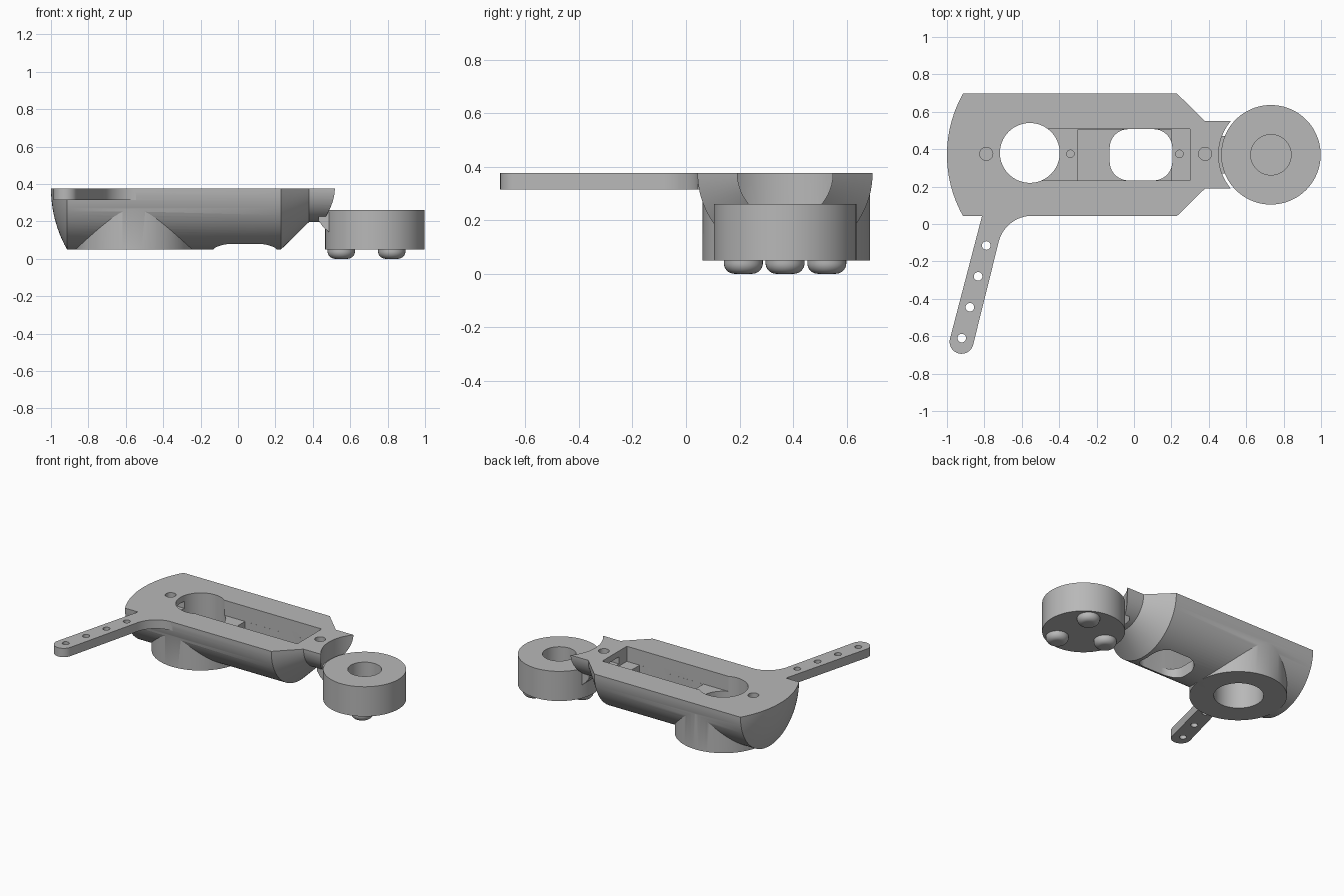
import bpy, bmesh
from math import sin, cos, pi, radians
from mathutils import Vector

if "Cube" in bpy.data.objects:
    bpy.data.objects.remove(bpy.data.objects["Cube"])

CY, TOP, BASE, R = 0.37, 0.377, 0.05, 0.327   # centre line, deck, underside, hull radius
WX, WR = 0.732, 0.266                         # puck centre and radius

grey = bpy.data.materials.new("matte_grey")
grey.use_nodes = True
grey.diffuse_color = (0.48, 0.48, 0.48, 1)
grey.node_tree.nodes["Principled BSDF"].inputs["Base Color"].default_value = grey.diffuse_color


def finish(name, bm):
    bmesh.ops.recalc_face_normals(bm, faces=bm.faces)
    mesh = bpy.data.meshes.new(name)
    bm.to_mesh(mesh)
    bm.free()
    mesh.materials.append(grey)
    obj = bpy.data.objects.new(name, mesh)
    bpy.context.collection.objects.link(obj)
    return obj


def prism(name, outline, z0, z1):
    bm = bmesh.new()
    face = bm.faces.new([bm.verts.new((x, y, z0)) for x, y in outline])
    new = bmesh.ops.extrude_face_region(bm, geom=[face])["geom"]
    bmesh.ops.translate(bm, vec=(0, 0, z1 - z0),
                        verts=[v for v in new if isinstance(v, bmesh.types.BMVert)])
    return finish(name, bm)


def arc(cx, cy, r, a0, a1, n=12):
    return [(cx + r * cos(radians(a0 + (a1 - a0) * i / n)),
             cy + r * sin(radians(a0 + (a1 - a0) * i / n))) for i in range(n + 1)]


def disc(name, x, y, r, z0, z1, n=64):
    return prism(name, arc(x, y, r, 0, 360, n)[:-1], z0, z1)


def box(name, x0, x1, half, z0, z1):
    return prism(name, [(x0, CY - half), (x1, CY - half), (x1, CY + half), (x0, CY + half)], z0, z1)


def combine(target, op, parts):
    for part in parts:
        part.hide_render = True
        mod = target.modifiers.new(op, "BOOLEAN")
        mod.operation, mod.solver, mod.object = op, "EXACT", part
        bpy.context.view_layer.update()
        graph = bpy.context.evaluated_depsgraph_get()
        mesh = bpy.data.meshes.new_from_object(target.evaluated_get(graph))
        target.modifiers.clear()
        target.data = mesh
        bpy.data.objects.remove(part)


def smooth(obj):
    bpy.ops.object.select_all(action="DESELECT")
    obj.select_set(True)
    bpy.context.view_layer.objects.active = obj
    bpy.ops.object.shade_smooth_by_angle(angle=radians(25))


def half_hull(name, profile, steps=48):
    # half turn of an (x, radius) profile around the long axis, closed by a flat deck
    bm = bmesh.new()
    tip, end = profile[0][0], profile[-1][0]
    verts = [bm.verts.new((tip, CY, TOP))]
    verts += [bm.verts.new((x, CY + r, TOP)) for x, r in profile[1:]]
    verts.append(bm.verts.new((end, CY, TOP)))
    edges = [bm.edges.new(pair) for pair in zip(verts, verts[1:])]
    bmesh.ops.spin(bm, geom=verts + edges, cent=(0, CY, TOP), axis=(1, 0, 0),
                   angle=-pi, steps=steps)
    bmesh.ops.remove_doubles(bm, verts=bm.verts, dist=1e-5)
    bmesh.ops.holes_fill(bm, edges=[e for e in bm.edges if e.is_boundary], sides=0)
    return finish(name, bm)


# Hull: domed end, straight barrel, cone and neck
dome_r = 0.667
profile = [(-1 + dome_r - (dome_r ** 2 - (R * i / 12) ** 2) ** 0.5, R * i / 12) for i in range(13)]
profile += [(0.23, R), (0.38, 0.18), (0.6, 0.18)]
body = half_hull("body", profile)
combine(body, "DIFFERENCE", [disc("neck_scoop", WX, CY, 0.28, 0, 0.6, 96)])

# Round boss under the hull and slanted side arm with a fillet at its root
arm_tip = Vector((-0.922, -0.63))
arm = [(-0.79, 0.12), (-0.812, 0.045)]
arm += arc(*arm_tip, 0.064, 166, 346, 16)
arm += arc(-0.545, -0.14, 0.184, 166, 90, 12)
arm += [(-0.545, 0.12)]
combine(body, "UNION", [
    disc("boss", -0.557, CY + 0.005, 0.313, BASE, 0.3, 96),
    prism("arm", arm, 0.315, TOP)])

# Stepped tray, shaft hole, rounded floor opening, channels and screw holes
hw = 0.137
slot = []
for cx, cy, a in ((0.105, CY + 0.037, 0), (-0.03, CY + 0.037, 90),
                  (-0.03, CY - 0.037, 180), (0.105, CY - 0.037, 270)):
    slot += arc(cx, cy, 0.1, a, a + 90, 10)
cuts = [
    disc("shaft_hole", -0.557, CY + 0.01, 0.16, -0.1, 0.6),
    box("tray_upper", -0.557, 0.3, hw, 0.27, 0.6),
    box("tray_lower", -0.3, 0.2, hw - 0.0005, 0.13, 0.5),
    prism("floor_opening", slot, -0.1, 0.4),
    box("channel_left", 0.28, 0.42, 0.05, 0.285, 0.335),
    box("channel_right", -0.83, -0.69, 0.05, 0.285, 0.335)]
for x, r, z in ((-0.79, 0.035, 0.25), (0.38, 0.035, 0.25), (-0.34, 0.02, 0.17), (0.243, 0.02, 0.17)):
    cuts.append(disc("screw_hole", x, CY + 0.005, r, z, 0.6, 24))
for i in range(4):
    cuts.append(disc("arm_hole", -0.79 - 0.0437 * i, -0.115 - 0.165 * i, 0.023, 0.2, 0.6, 24))
combine(body, "DIFFERENCE", cuts)
smooth(body)

# Puck with a blind bore
puck = disc("puck", WX, CY, WR, BASE, 0.26, 96)
combine(puck, "DIFFERENCE", [disc("bore", WX, CY, 0.108, 0.1, 0.5)])
smooth(puck)

# Gusset joining the neck to the puck
bm = bmesh.new()
gusset_face = bm.faces.new([bm.verts.new((x, CY - 0.1, z)) for x, z in
                            ((0.43, 0.205), (0.455, 0.17), (0.49, 0.14), (0.49, 0.25), (0.43, 0.25))])
new = bmesh.ops.extrude_face_region(bm, geom=[gusset_face])["geom"]
bmesh.ops.translate(bm, vec=(0, 0.2, 0), verts=[v for v in new if isinstance(v, bmesh.types.BMVert)])
finish("gusset", bm)

# Three rounded feet under the puck
for i in range(3):
    a = pi + i * 2 * pi / 3
    bm = bmesh.new()
    outline = [(0, 0)] + arc(0.033, 0.04, 0.04, 270, 360, 8) + [(0.073, 0.055), (0, 0.055)]
    verts = [bm.verts.new((x, 0, z)) for x, z in outline]
    edges = [bm.edges.new(pair) for pair in zip(verts, verts[1:])]
    bmesh.ops.spin(bm, geom=verts + edges, cent=(0, 0, 0), axis=(0, 0, 1), angle=2 * pi, steps=32)
    bmesh.ops.remove_doubles(bm, verts=bm.verts, dist=1e-5)
    foot = finish("foot_%d" % (i + 1), bm)
    foot.location = (WX + 0.18 * cos(a), CY + 0.18 * sin(a), 0)
    smooth(foot)
